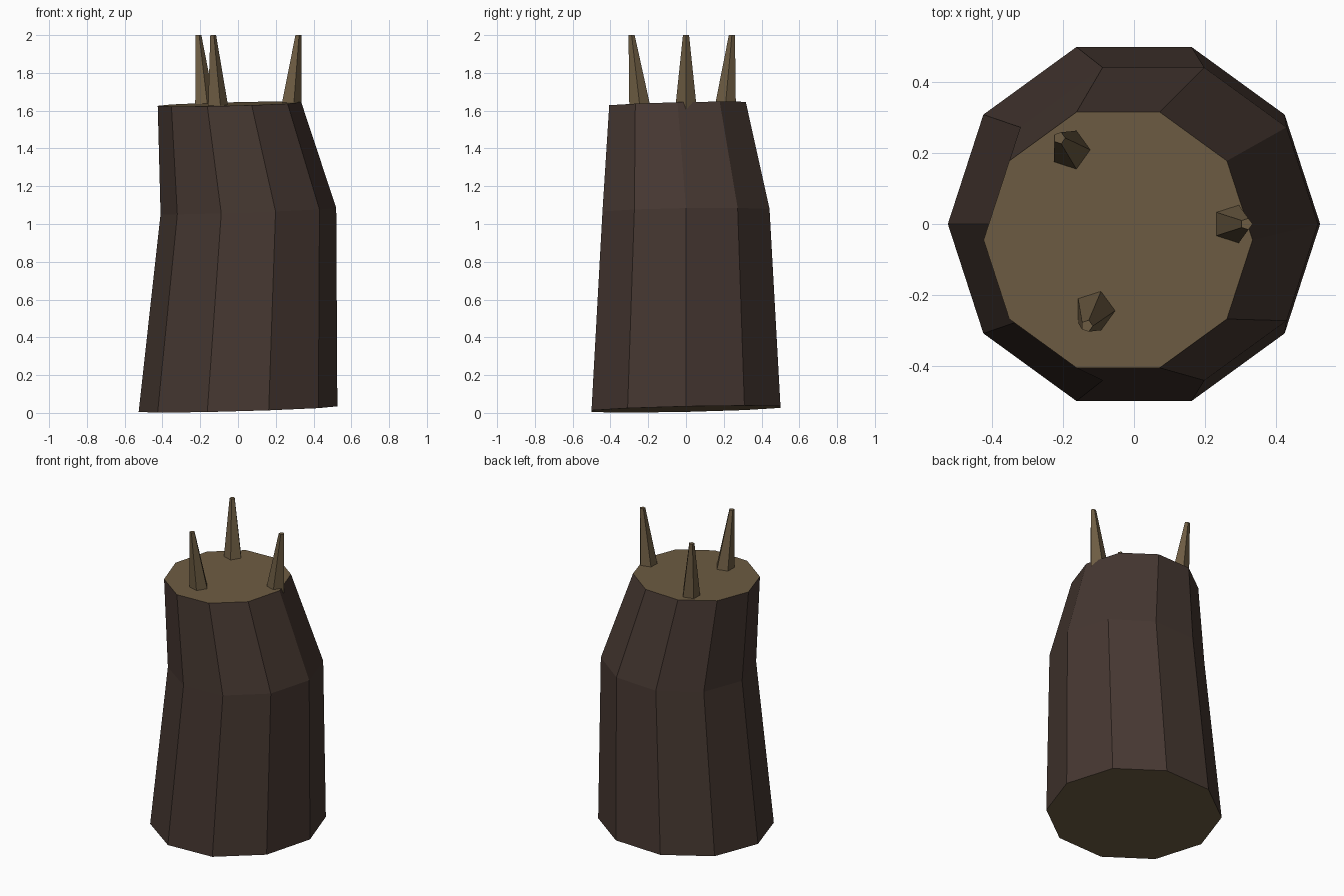
import bpy, bmesh, math

if "Cube" in bpy.data.objects:
    bpy.data.objects.remove(bpy.data.objects["Cube"])


def material(name, rgb):
    m = bpy.data.materials.new(name)
    m.diffuse_color = (*rgb, 1)
    m.use_nodes = True
    m.node_tree.nodes["Principled BSDF"].inputs["Base Color"].default_value = m.diffuse_color
    return m


bark = material("dark bark", (0.061, 0.039, 0.031))
wood = material("bare wood", (0.153, 0.107, 0.055))


def ring(center, radius, sides, tilt=(0, 0)):
    """Regular polygon around center, sloped by tilt along x and y."""
    cx, cy, cz = center
    points = []
    for i in range(sides):
        a = 2 * math.pi * i / sides
        dx, dy = radius * math.cos(a), radius * math.sin(a)
        points.append((cx + dx, cy + dy, cz + tilt[0] * dx + tilt[1] * dy))
    return points


def loft(name, rings, side_mat, cap_mat):
    """Skin the rings with quads and close both ends."""
    bm = bmesh.new()
    loops = [[bm.verts.new(p) for p in r] for r in rings]
    n = len(loops[0])
    for low, high in zip(loops, loops[1:]):
        for i in range(n):
            j = (i + 1) % n
            bm.faces.new((low[i], low[j], high[j], high[i]))
    for cap in (loops[0][::-1], loops[-1]):
        bm.faces.new(cap).material_index = 1
    mesh = bpy.data.meshes.new(name)
    bm.to_mesh(mesh)
    bm.free()
    mesh.materials.append(side_mat)
    mesh.materials.append(cap_mat)
    obj = bpy.data.objects.new(name, mesh)
    bpy.context.collection.objects.link(obj)
    return obj


# Bent ten-sided trunk with sawn ends
loft("trunk", [
    ring((0, 0, 0.02), 0.526, 10, (0.028, 0.022)),
    ring((0.055, 0, 1.068), 0.465, 10, (0.035, 0.015)),
    ring((-0.045, -0.045, 1.635), 0.38, 10, (0.025, 0.025)),
], bark, wood)

# Leaning five-sided splinters: base x, y and tip x, y
splinters = {
    "right_splinter": (0.275, 0.0, 0.318, 0.0),
    "back_splinter": (-0.178, 0.207, -0.211, 0.243),
    "front_splinter": (-0.110, -0.243, -0.133, -0.288),
}
for name, (bx, by, tx, ty) in splinters.items():
    loft(name, [ring((bx, by, 1.61), 0.06, 5),
                ring((tx, ty, 2.0), 0.017, 5)], wood, wood)
